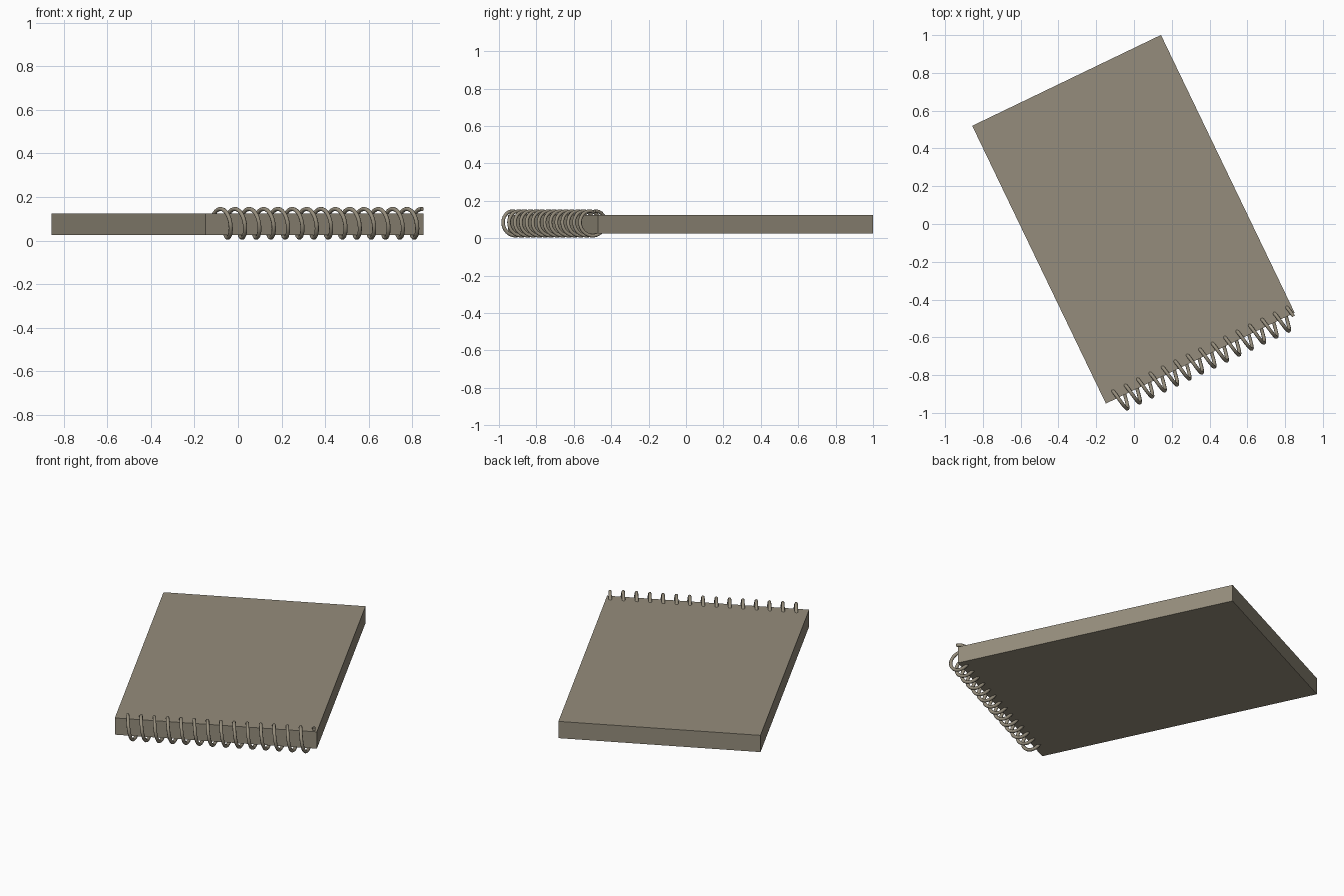
import bpy, math
from mathutils import Vector, Matrix

if "Cube" in bpy.data.objects:
    bpy.data.objects.remove(bpy.data.objects["Cube"])

mat = bpy.data.materials.new("warm grey")
mat.diffuse_color = (0.30, 0.265, 0.20, 1)
mat.use_nodes = True
mat.node_tree.nodes["Principled BSDF"].inputs["Base Color"].default_value = mat.diffuse_color

ANGLE = math.radians(25.7)
PLACE = Matrix.Translation((-0.003, 0.025, 0.075)) @ Matrix.Rotation(ANGLE, 4, 'Z')
W, L, T = 1.109, 1.632, 0.1          # width, length, thickness

# paper block with its covers
bpy.ops.mesh.primitive_cube_add(size=1)
pad = bpy.context.object
pad.name = "paper_pad"
pad.data.transform(PLACE @ Matrix.Diagonal((W, L, T, 1)))
pad.data.materials.append(mat)

# spiral wire wound along the short front edge
TURNS, STEPS, R, WIRE = 14.4, 28, 0.066, 0.0095
PITCH = 0.073
n = int(TURNS * STEPS)
curve = bpy.data.curves.new("spiral_wire", 'CURVE')
curve.dimensions = '3D'
curve.bevel_depth = WIRE
curve.bevel_resolution = 2
curve.use_fill_caps = True
sp = curve.splines.new('POLY')
sp.points.add(n)
for i in range(n + 1):
    t = i / STEPS
    a = math.tau * t - 0.8           # inside, over the top, down the front
    p = PLACE @ Vector((-W / 2 + 0.045 + PITCH * t,
                        -L / 2 - 0.008 + R * math.cos(a),
                        0.004 + R * math.sin(a)))
    sp.points[i].co = (*p, 1)
wire = bpy.data.objects.new("spiral_wire", curve)
bpy.context.collection.objects.link(wire)
wire.data.materials.append(mat)
bpy.ops.object.select_all(action='DESELECT')
wire.select_set(True)
bpy.context.view_layer.objects.active = wire
bpy.ops.object.convert(target='MESH')
bpy.ops.object.shade_smooth_by_angle(angle=math.radians(50))
